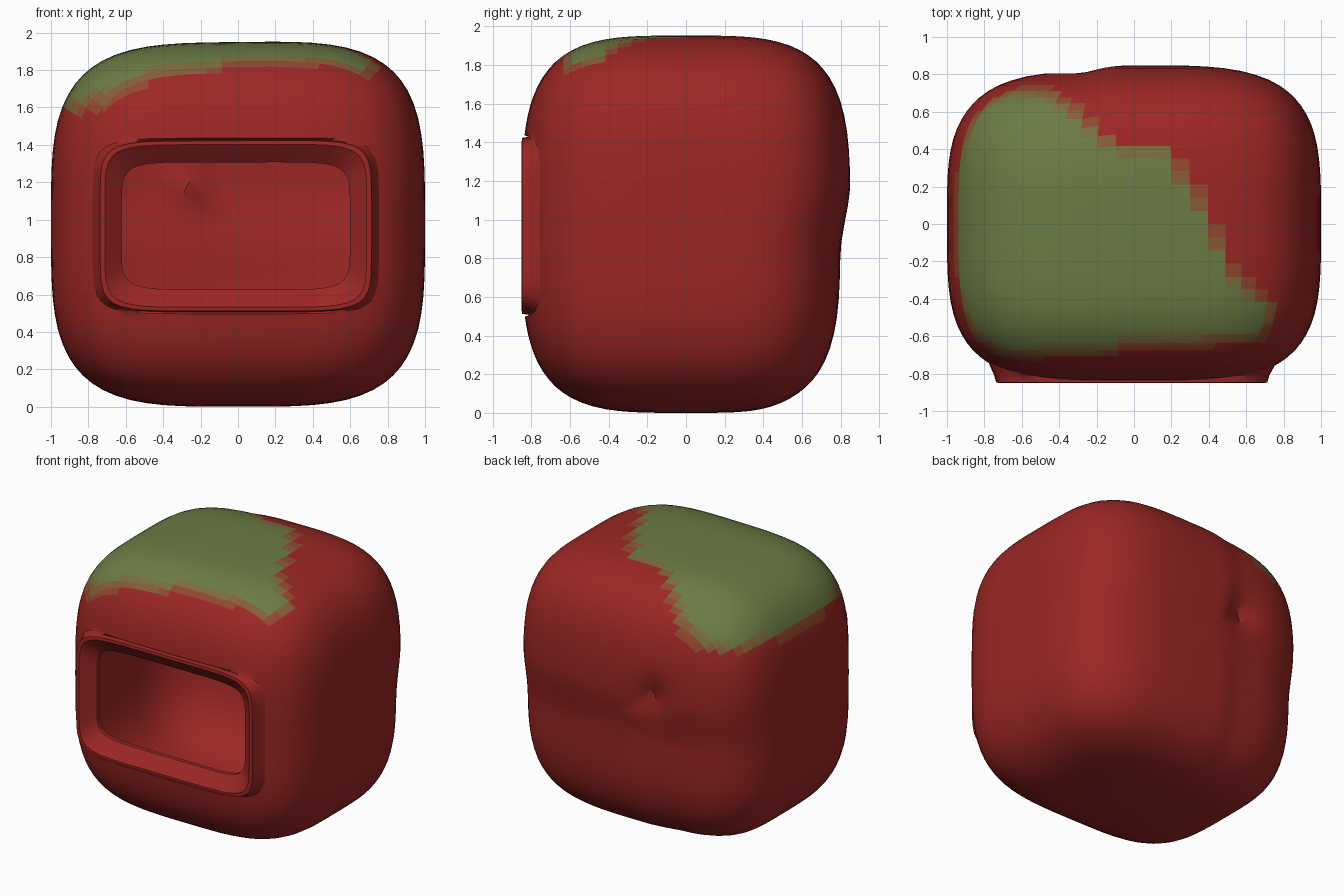
import bpy, bmesh, math
from mathutils import Vector

if "Cube" in bpy.data.objects:
    bpy.data.objects.remove(bpy.data.objects["Cube"])

P = 3.7                       # roundness of the body
HX, HY, HZ = 1.0, 0.85, 0.975
SIDE = 20                     # points per side of every ring


def norm(a, b, p):
    k = (abs(a) ** p + abs(b) ** p) ** (1 / p)
    return a / k, b / k


def outline(p):
    """Rounded unit square, walked evenly around its perimeter."""
    pts = []
    for q in range(4):
        for i in range(SIDE):
            s = -1 + 2 * i / SIDE
            u, v = [(1, s), (-s, 1), (-1, -s), (s, -1)][q]
            pts.append(norm(u, v, p))
    return pts


def smooth(t):
    t = max(0.0, min(1.0, t))
    return t * t * (3 - 2 * t)


def front_y(x, z):
    return -HY * max(0.0, 1 - abs(x / HX) ** P - abs((z - HZ) / HZ) ** P) ** (1 / P)


def frame_ring(hx, hz, y=None, p=7):
    ring = [Vector((-0.012 + hx * u, 0, 0.967 + hz * v)) for u, v in outline(p)]
    for c in ring:
        c.y = front_y(c.x, c.z) if y is None else y
    return ring


def body_ring(r, y):
    return [Vector((HX * r * u, HY * y, HZ + HZ * r * v)) for u, v in outline(P)]


def dent(c):
    """Uneven, slightly sunken back and lopsided top."""
    w = smooth((c.y - 0.15) / 0.5)
    sink = 0.055 * smooth((1.2 - c.z) / 0.4) + 0.03 * smooth((-0.1 - c.x) / 0.2)
    pit = 0.06 * math.exp(-((c.x + 0.26) ** 2 + (c.z - 1.17) ** 2) / 0.012)
    c.y -= w * (sink * 0.95 + pit)
    c.z += 0.012 * c.x * smooth((c.z - 1.2) / 0.6)
    return c


# Rings: window lip, window frame, front, sides, back
rings = [frame_ring(0.61, 0.34, -0.74), frame_ring(0.61, 0.34, -0.77),
         frame_ring(0.70, 0.435, -0.85), frame_ring(0.725, 0.455, -0.848),
         frame_ring(0.735, 0.46, -0.81)]
base = frame_ring(0.765, 0.47)
rings.append(base)
corner = body_ring(*norm(1, -1, P))
for k in range(1, 7):
    ring = [a.lerp(b, k / 7) for a, b in zip(base, corner)]
    for c in ring:
        c.y = front_y(c.x, c.z)
    rings.append(ring)
STEPS = 24
for i in range(STEPS + 1):
    rings.append(body_ring(*norm(1, -1 + 2 * i / STEPS, P)))
for i in range(1, 10):
    rings.append(body_ring(*norm(1 - i / 10, 1, P)))

bm = bmesh.new()
loops = [[bm.verts.new(dent(c)) for c in ring] for ring in rings]
n = 4 * SIDE
for a, b in zip(loops, loops[1:]):
    for i in range(n):
        j = (i + 1) % n
        bm.faces.new((a[i], a[j], b[j], b[i]))
tip = bm.verts.new(dent(Vector((0, HY, HZ))))
for i in range(n):
    bm.faces.new((loops[-1][i], loops[-1][(i + 1) % n], tip))
bm.normal_update()

# Moss patch on the top, seen from above
patch = [(-0.78, 0.72), (-0.45, 0.70), (-0.08, 0.40), (0.15, 0.40), (0.35, 0.12),
         (0.53, -0.28), (0.74, -0.46), (0.66, -0.61), (-0.10, -0.64), (-0.14, -0.68),
         (-0.70, -0.69), (-0.90, -0.55), (-1.0, -0.35), (-1.0, 0.35), (-0.92, 0.5)]


def depth_inside(x, y):
    inside, best = False, 9.0
    for (ax, ay), (bx, by) in zip(patch, patch[1:] + patch[:1]):
        if (ay > y) != (by > y) and x < ax + (y - ay) * (bx - ax) / (by - ay):
            inside = not inside
        d = Vector((bx - ax, by - ay))
        t = max(0, min(1, ((x - ax) * d.x + (y - ay) * d.y) / d.length_squared))
        best = min(best, math.hypot(x - ax - t * d.x, y - ay - t * d.y))
    return best if inside else -best


LEVELS = 5
for f in bm.faces:
    c = f.calc_center_median()
    if c.z > 1.45:
        d = min(depth_inside(c.x, c.y), c.z - 1.60)
        f.material_index = round((LEVELS - 1) * max(0, min(1, 0.5 + d / 0.09)))

mesh = bpy.data.meshes.new("hollow_block")
bm.to_mesh(mesh)
bm.free()
body = bpy.data.objects.new("hollow_block", mesh)
bpy.context.collection.objects.link(body)

# Red paint blending into moss green
red, moss = Vector((0.33, 0.02, 0.018)), Vector((0.15, 0.20, 0.058))
for k in range(LEVELS):
    m = bpy.data.materials.new("red_to_moss_%d" % k)
    m.diffuse_color = (*red.lerp(moss, k / (LEVELS - 1)), 1)
    m.use_nodes = True
    m.node_tree.nodes["Principled BSDF"].inputs["Base Color"].default_value = m.diffuse_color
    mesh.materials.append(m)

bpy.context.view_layer.objects.active = body
body.select_set(True)
bpy.ops.object.shade_smooth_by_angle(angle=math.radians(30))
